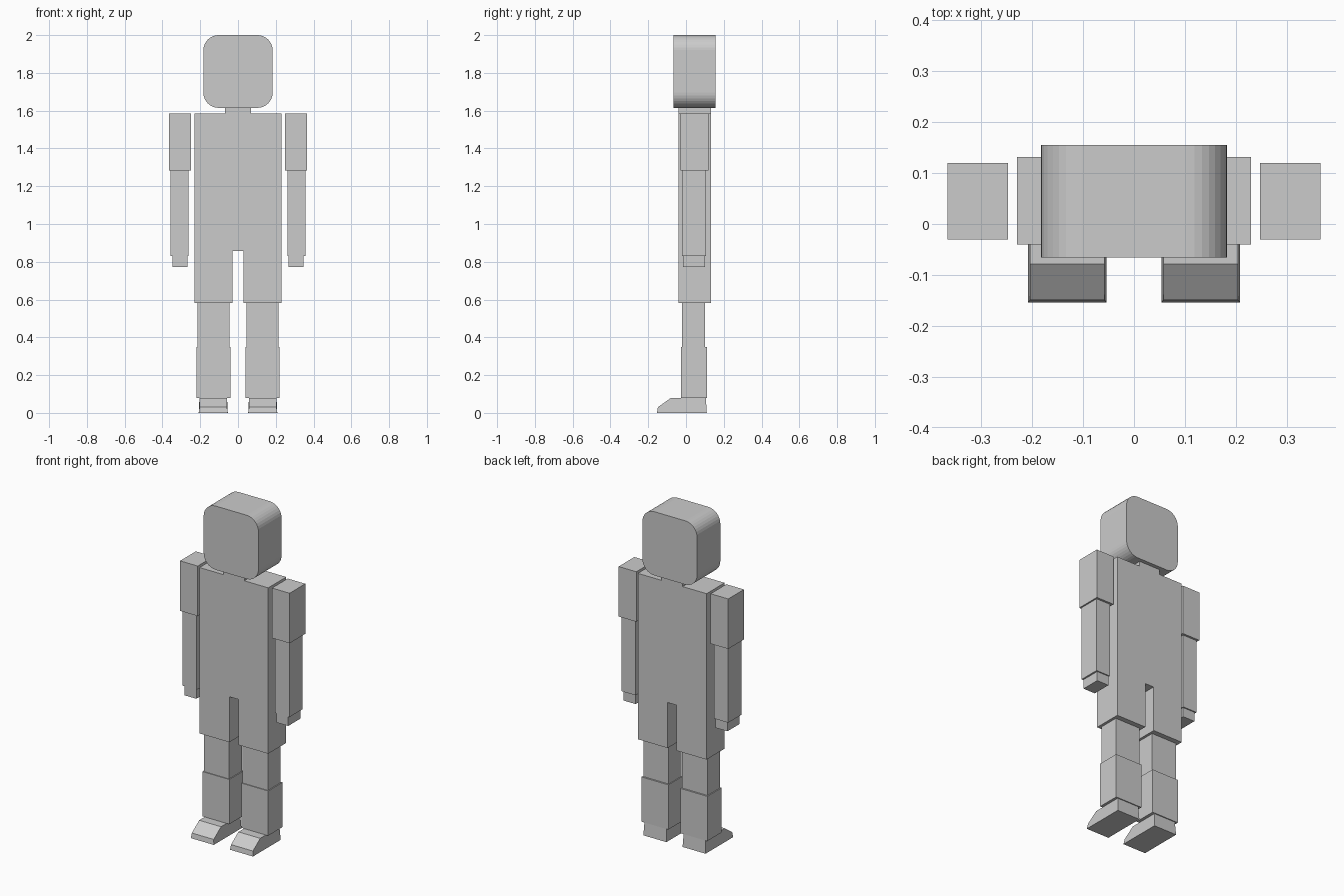
import bpy, bmesh, math
from mathutils import Vector

if "Cube" in bpy.data.objects:
    bpy.data.objects.remove(bpy.data.objects["Cube"], do_unlink=True)

# Single plain grey material
grey = bpy.data.materials.new("plain grey")
grey.use_nodes = True
colour = (0.6, 0.6, 0.6, 1)
grey.diffuse_color = colour
grey.node_tree.nodes["Principled BSDF"].inputs["Base Color"].default_value = colour


def finish(bm, name):
    bmesh.ops.recalc_face_normals(bm, faces=bm.faces)
    mesh = bpy.data.meshes.new(name)
    bm.to_mesh(mesh)
    bm.free()
    mesh.materials.append(grey)
    obj = bpy.data.objects.new(name, mesh)
    bpy.context.collection.objects.link(obj)
    return obj


def prism(points, offset):
    """Closed outline extruded along an offset vector."""
    bm = bmesh.new()
    face = bm.faces.new([bm.verts.new(p) for p in points])
    ext = bmesh.ops.extrude_face_region(bm, geom=[face], use_keep_orig=True)
    moved = [e for e in ext["geom"] if isinstance(e, bmesh.types.BMVert)]
    bmesh.ops.translate(bm, verts=moved, vec=Vector(offset))
    return bm


def box(name, x, y, z):
    corners = [(x[0], y[0], z[0]), (x[1], y[0], z[0]), (x[1], y[1], z[0]), (x[0], y[1], z[0])]
    return finish(prism(corners, (0, 0, z[1] - z[0])), name)


# Head: rounded square outline, flat front and back
HALF_X, Z0, Z1, RADIUS, STEPS = 0.183, 1.615, 2.0, 0.08, 8
outline = []
for cx, cz, start in ((HALF_X - RADIUS, Z1 - RADIUS, 0), (RADIUS - HALF_X, Z1 - RADIUS, 90),
                      (RADIUS - HALF_X, Z0 + RADIUS, 180), (HALF_X - RADIUS, Z0 + RADIUS, 270)):
    for i in range(STEPS + 1):
        a = math.radians(start + 90 * i / STEPS)
        outline.append((cx + RADIUS * math.cos(a), -0.066, cz + RADIUS * math.sin(a)))
finish(prism(outline, (0, 0.221, 0)), "head")

# Torso: one slab with neck stub and leg slot
half = [(0.07, 1.62), (0.07, 1.585), (0.23, 1.585), (0.23, 0.583), (0.03, 0.583), (0.03, 0.858)]
slab = [(x, -0.04, z) for x, z in half] + [(-x, -0.04, z) for x, z in reversed(half)]
finish(prism(slab, (0, 0.172, 0)), "torso")

# Limb blocks, given for the left side: x, y and z ranges
limbs = {
    "upper_arm": ((0.248, 0.366), (-0.03, 0.12), (1.283, 1.585)),
    "forearm": ((0.262, 0.357), (-0.02, 0.107), (0.83, 1.283)),
    "hand": ((0.267, 0.347), (-0.016, 0.1), (0.773, 0.83)),
    "thigh": ((0.045, 0.214), (-0.021, 0.101), (0.35, 0.583)),
    "shin": ((0.04, 0.22), (-0.026, 0.111), (0.08, 0.35)),
}

# Foot outline seen from the side (y, z), with a slightly flared sole
foot = [(-0.149, 0), (-0.149, 0.03), (-0.079, 0.08), (0.105, 0.08), (0.105, 0)]

for side, s in (("left", 1), ("right", -1)):
    for part, (x, y, z) in limbs.items():
        box(f"{side}_{part}", sorted((s * x[0], s * x[1])), y, z)

    bm = prism([(s * 0.058, y, z) for y, z in foot], (s * 0.146, 0, 0))
    centre = Vector((s * 0.131, -0.022, 0))
    for v in bm.verts:
        if v.co.z < 0.001:
            v.co.x += math.copysign(0.004, v.co.x - centre.x)
            v.co.y += math.copysign(0.005, v.co.y - centre.y)
    finish(bm, f"{side}_foot")
